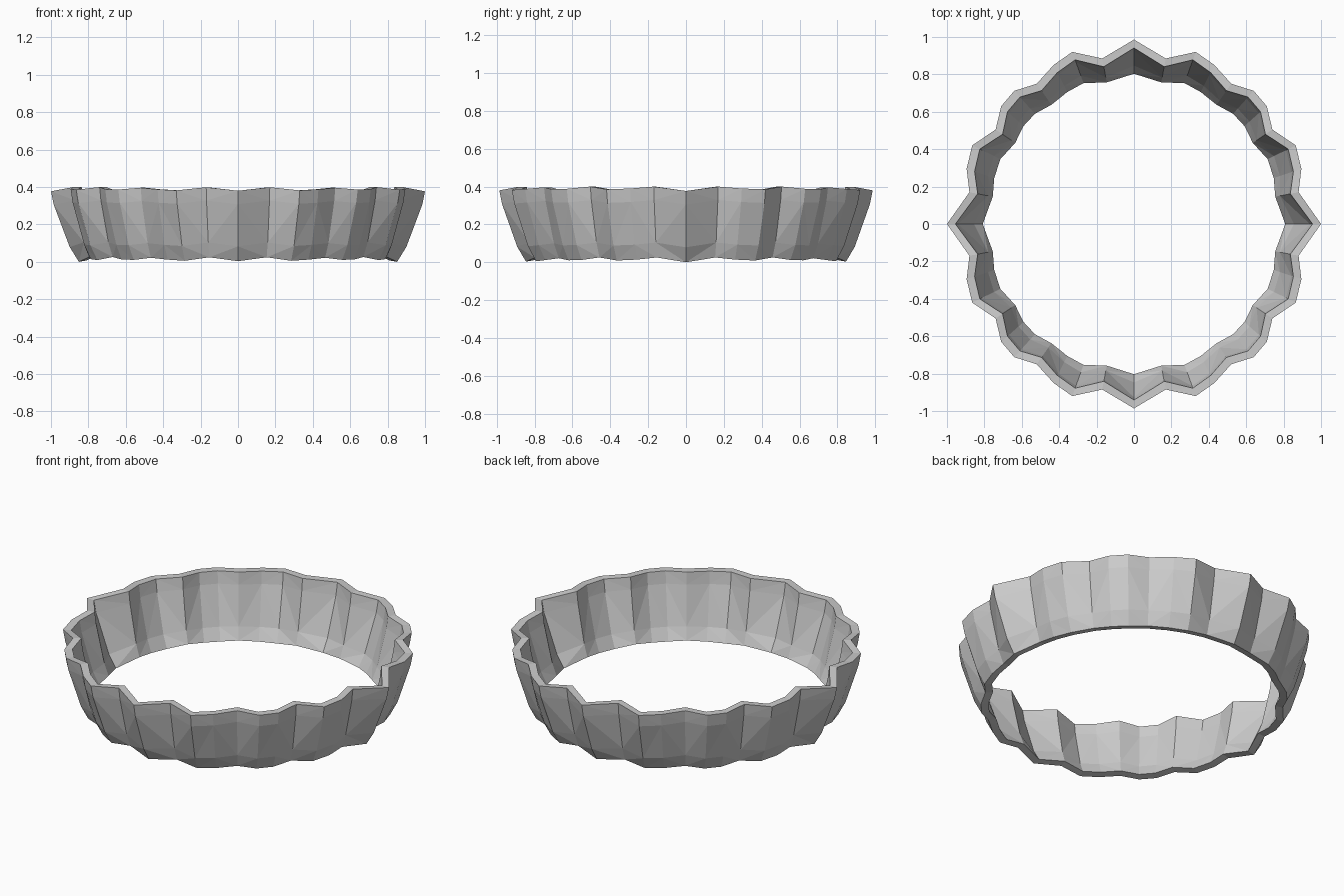
import bpy, bmesh, math

if "Cube" in bpy.data.objects:
    bpy.data.objects.remove(bpy.data.objects["Cube"])

# Rim outline of one quadrant, from the right peak to the back peak
quadrant = [(1.0, 0), (.88, .17), (.895, .295), (.865, .42), (.74, .505),
            (.71, .63), (.64, .712), (.52, .75), (.43, .85), (.33, .92),
            (.17, .885), (0, .986)]

# Mirror the quadrant into the complete scalloped outline
half = quadrant + [(-x, y) for x, y in reversed(quadrant[:-1])]
outline = half + [(x, -y) for x, y in reversed(half[1:-1])]
n = len(outline)

# Wall levels: (height fraction, flare fraction, radial inset)
profile = [(0, 0, 0), (.21, .33, 0), (.81, .9, 0), (1, 1, 0),
           (1, 1, .045), (.81, .9, .045), (.21, .33, .045), (.02, 0, .042)]


def wall_point(x, y, height, flare, inset):
    top_r = math.hypot(x, y)
    bottom_r = .81 + (top_r - .893) * .38
    r = bottom_r + (top_r - bottom_r) * flare - inset
    low = .028 - (top_r - .885) * .245
    high = .402 - (top_r - .885) * .22
    return (x / top_r * r, y / top_r * r, low + (high - low) * height)


# Open fluted ring: loft the outline through the closed wall profile
bm = bmesh.new()
rings = [[bm.verts.new(wall_point(x, y, *level)) for x, y in outline]
         for level in profile]
for k, ring in enumerate(rings):
    above = rings[(k + 1) % len(rings)]
    for i in range(n):
        j = (i + 1) % n
        bm.faces.new((ring[i], ring[j], above[j], above[i]))
bmesh.ops.recalc_face_normals(bm, faces=bm.faces)
bmesh.ops.triangulate(bm, faces=bm.faces)
mesh = bpy.data.meshes.new("fluted_ring")
bm.to_mesh(mesh)
bm.free()
bpy.context.collection.objects.link(bpy.data.objects.new("fluted_ring", mesh))
